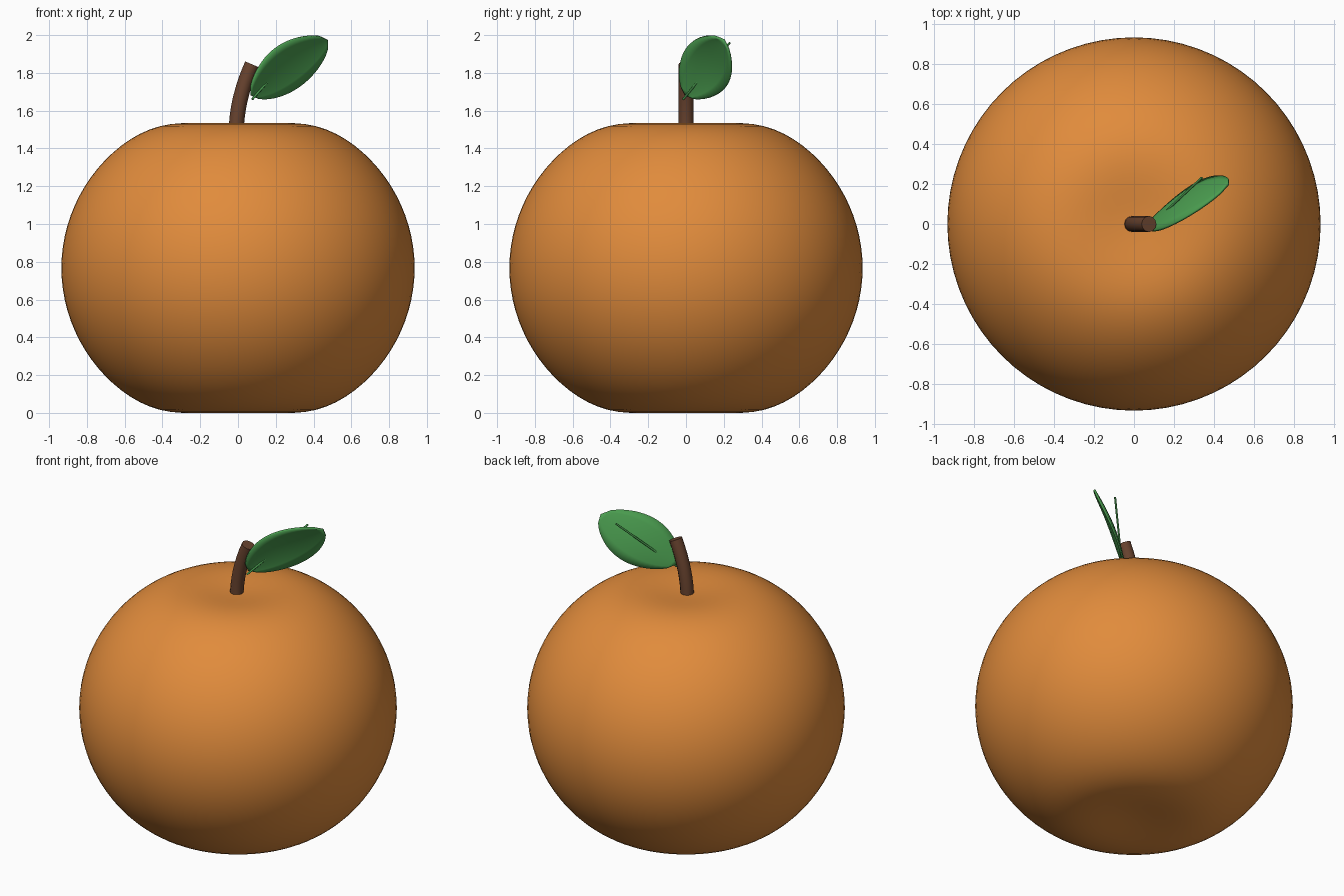
import bpy, bmesh, math
from mathutils import Vector

cube = bpy.data.objects.get("Cube")
if cube:
    bpy.data.objects.remove(cube, do_unlink=True)


def material(name, rgb):
    mat = bpy.data.materials.new(name)
    mat.use_nodes = True
    mat.diffuse_color = (*rgb, 1)
    mat.node_tree.nodes["Principled BSDF"].inputs["Base Color"].default_value = (*rgb, 1)
    return mat


orange = material("orange peel", (0.75, 0.26, 0.045))
brown = material("stem brown", (0.14, 0.056, 0.028))
green = material("leaf green", (0.07, 0.34, 0.08))


def add_object(name, bm, mat, angle=60):
    bmesh.ops.recalc_face_normals(bm, faces=bm.faces)
    mesh = bpy.data.meshes.new(name)
    bm.to_mesh(mesh)
    bm.free()
    mesh.materials.append(mat)
    obj = bpy.data.objects.new(name, mesh)
    bpy.context.collection.objects.link(obj)
    bpy.ops.object.select_all(action="DESELECT")
    obj.select_set(True)
    bpy.context.view_layer.objects.active = obj
    bpy.ops.object.shade_smooth_by_angle(angle=math.radians(angle))
    return obj


def tube(name, path, radius, sides, mat):
    """Sweep a capped ring along a path."""
    bm = bmesh.new()
    rings = []
    for i, p in enumerate(path):
        tangent = (path[min(i + 1, len(path) - 1)] - path[max(i - 1, 0)]).normalized()
        u = tangent.cross(Vector((0, 1, 0))).normalized()
        v = tangent.cross(u)
        angles = [2 * math.pi * k / sides for k in range(sides)]
        rings.append([bm.verts.new(p + radius * (u * math.cos(a) + v * math.sin(a)))
                      for a in angles])
    for a, b in zip(rings, rings[1:]):
        for k in range(sides):
            n = (k + 1) % sides
            bm.faces.new((a[k], a[n], b[n], b[k]))
    bm.faces.new(rings[0])
    bm.faces.new(rings[-1])
    return add_object(name, bm, mat)


# Fruit: squashed sphere with a shallow dimple at both poles
bm = bmesh.new()
bmesh.ops.create_uvsphere(bm, u_segments=72, v_segments=48, radius=1)
for v in bm.verts:
    r = 0.935 * math.hypot(v.co.x, v.co.y)
    dimple = 0.12 * math.exp(-(r / 0.35) ** 2)
    z = 0.87 * v.co.z - math.copysign(dimple, v.co.z) * min(1, abs(v.co.z) * 2)
    v.co = (0.935 * v.co.x, 0.935 * v.co.y, 0.767 + z)
add_object("fruit_body", bm, orange)

# Stem: short tube leaning towards the leaf
stem_path = [Vector((-0.01 + 0.085 * t * t, 0, 1.47 + 0.375 * t))
             for t in [i / 8 for i in range(9)]]
tube("stem", stem_path, 0.04, 12, brown)

# Leaf: pointed oval, gently bowed along its length
base, tip = Vector((0.07, 0, 1.68)), Vector((0.473, 0.2, 1.975))
half_width = Vector((-0.063, -0.105, 0.1))
back = half_width.cross(tip - base).normalized()
bm = bmesh.new()
rows, cols = 20, 6
grid = []
for i in range(rows + 1):
    t = i / rows
    width = max(0, math.sin(math.pi * t)) ** 0.6
    bow = 0.025 * math.sin(math.pi * t)
    grid.append([bm.verts.new(base.lerp(tip, t) + half_width * width * s
                              + back * (bow - 0.015 * width * s * s))
                 for s in [2 * j / cols - 1 for j in range(cols + 1)]])
for a, b in zip(grid, grid[1:]):
    for j in range(cols):
        bm.faces.new((a[j], a[j + 1], b[j + 1], b[j]))
bmesh.ops.remove_doubles(bm, verts=bm.verts, dist=0.0005)
leaf = add_object("leaf", bm, green)
thick = leaf.modifiers.new("thickness", "SOLIDIFY")
thick.thickness = 0.012
thick.offset = 0

# Leaf vein: thin straight rod piercing the leaf
tube("leaf_vein", [Vector((0.075, -0.015, 1.66)), Vector((0.34, 0.232, 1.96))],
     0.006, 8, green)
